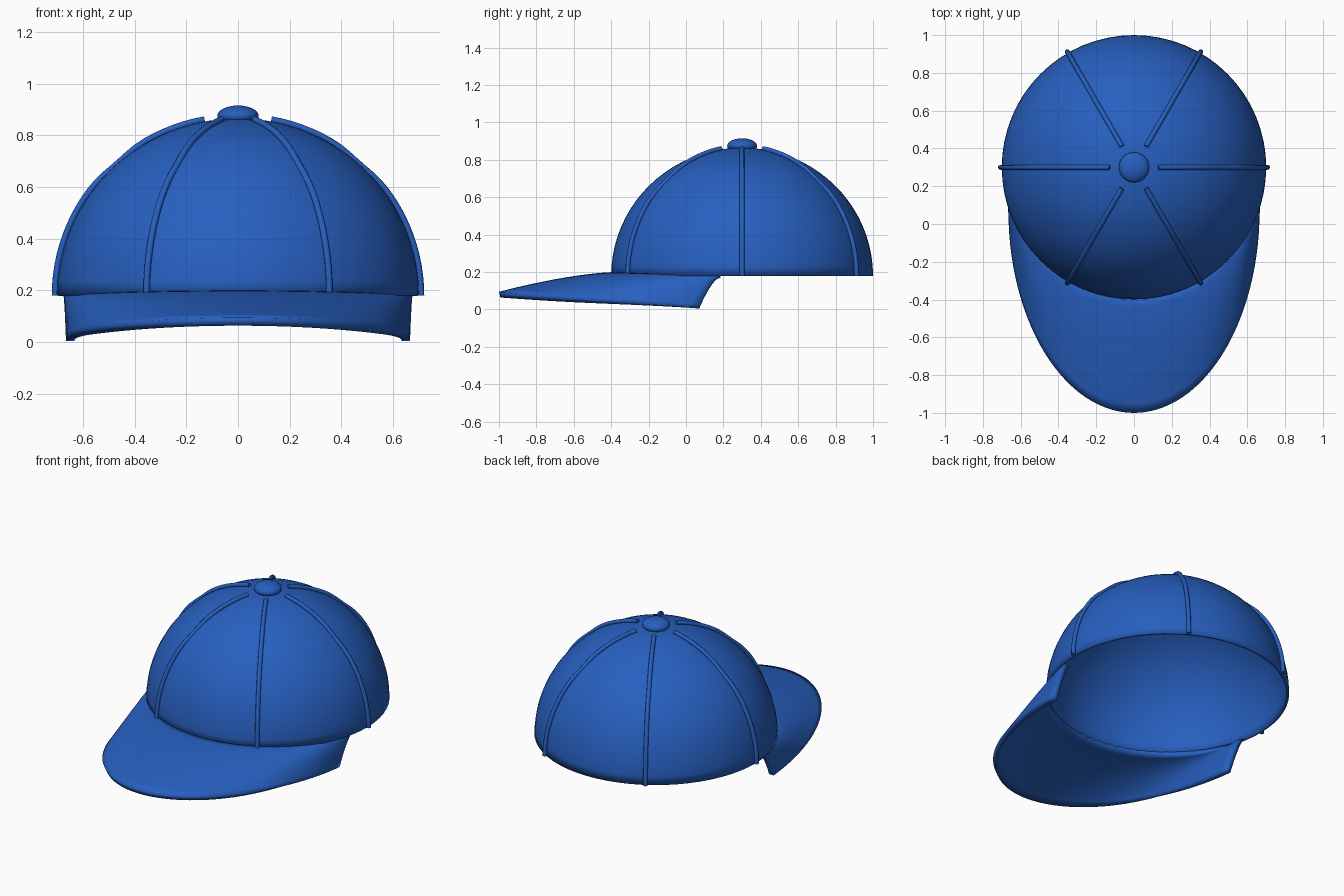
import bpy, bmesh, math
from math import sin, cos, pi, radians
from mathutils import Vector

cube = bpy.data.objects.get("Cube")
if cube:
    bpy.data.objects.remove(cube)

CENTRE_Y, RIM_Z = 0.3, 0.18      # crown centre and rim height
RADIUS, HEIGHT = 0.7, 0.685      # crown size

blue = bpy.data.materials.new("cap blue")
blue.use_nodes = True
blue.diffuse_color = (0.02, 0.115, 0.52, 1)
shader = blue.node_tree.nodes["Principled BSDF"]
shader.inputs["Base Color"].default_value = blue.diffuse_color
shader.inputs["Roughness"].default_value = 0.7


def grid_object(name, point, nu, nv, wrap=False, thickness=0.0):
    """Skin a grid of points; point(u, v) takes values from 0 to 1."""
    bm = bmesh.new()
    cols = nu if wrap else nu + 1
    rows = [[bm.verts.new(point(i / nu, j / nv)) for i in range(cols)]
            for j in range(nv + 1)]
    for j in range(nv):
        for i in range(nu):
            k = (i + 1) % cols
            bm.faces.new((rows[j][i], rows[j][k], rows[j + 1][k], rows[j + 1][i]))
    bmesh.ops.remove_doubles(bm, verts=bm.verts, dist=1e-5)
    bmesh.ops.recalc_face_normals(bm, faces=bm.faces)
    # Outer surface faces upward
    if sum(f.normal.z * f.calc_area() for f in bm.faces) < 0:
        bmesh.ops.reverse_faces(bm, faces=bm.faces)
    mesh = bpy.data.meshes.new(name)
    bm.to_mesh(mesh)
    bm.free()
    obj = bpy.data.objects.new(name, mesh)
    bpy.context.collection.objects.link(obj)
    mod = obj.modifiers.new("Thickness", 'SOLIDIFY')
    mod.thickness, mod.offset = thickness, -1
    finish(obj)
    return obj


def finish(obj):
    obj.data.materials.append(blue)
    bpy.ops.object.select_all(action='DESELECT')
    obj.select_set(True)
    bpy.context.view_layer.objects.active = obj
    bpy.ops.object.shade_smooth_by_angle(angle=radians(40))


# Crown: hollow half dome
def crown_point(u, v):
    a, e = 2 * pi * u, v * pi / 2
    r = RADIUS * cos(e)
    return Vector((r * cos(a), CENTRE_Y + r * sin(a), RIM_Z + HEIGHT * sin(e)))


grid_object("crown", crown_point, 64, 20, wrap=True, thickness=0.015)


# Brim: from the front of the crown rim to an oval edge, curling down
def brim_point(u, v):
    a, t, arch = radians(-10 - 160 * u), pi * u, sin(pi * u)
    inner = Vector((0.685 * cos(a), CENTRE_Y + 0.685 * sin(a), RIM_Z + 0.02 * arch))
    outer = Vector((0.665 * cos(t), 0.07 - 1.07 * sin(t), 0.005 + 0.09 * arch))
    p = inner.lerp(outer, v)
    p.z = inner.z + (outer.z - inner.z) * v ** 1.5
    return p


grid_object("brim", brim_point, 56, 12, thickness=0.032)

# Seams: six thin cords running down the crown, sinking in at the shoulder
for n in range(6):
    curve = bpy.data.curves.new("seam", 'CURVE')
    curve.dimensions = '3D'
    curve.bevel_depth, curve.bevel_resolution = 0.013, 2
    curve.use_fill_caps = True
    spline = curve.splines.new('POLY')
    steps = 24
    spline.points.add(steps)
    for i, p in enumerate(spline.points):
        e = radians(79.5) * i / steps
        lift = 1.01 - 0.012 * math.exp(-((e - radians(48)) / 0.12) ** 2)
        r = RADIUS * cos(e) * lift
        a = n * pi / 3
        p.co = (r * cos(a), CENTRE_Y + r * sin(a), RIM_Z + HEIGHT * sin(e) * lift, 1)
    seam = bpy.data.objects.new("seam_%d" % (n + 1), curve)
    bpy.context.collection.objects.link(seam)
    curve.materials.append(blue)

# Button on top
bpy.ops.mesh.primitive_uv_sphere_add(segments=32, ring_count=16, radius=1,
                                     location=(0, CENTRE_Y, 0.875))
button = bpy.context.object
button.name = "top_button"
button.scale = (0.08, 0.08, 0.04)
finish(button)
